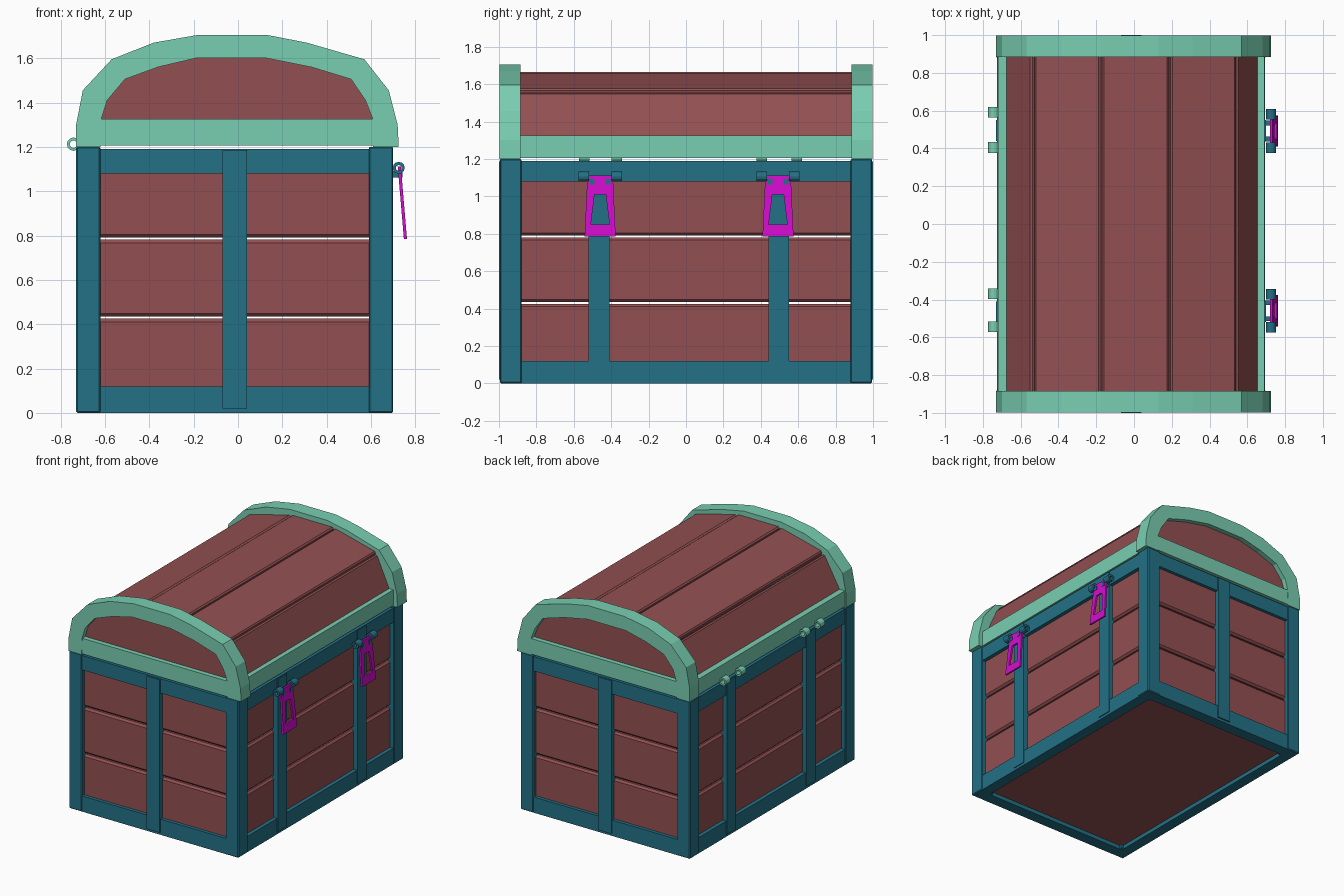
import bpy, bmesh, math
from mathutils import Vector

if "Cube" in bpy.data.objects:
    bpy.data.objects.remove(bpy.data.objects["Cube"], do_unlink=True)


def material(name, rgb):
    m = bpy.data.materials.new(name)
    m.use_nodes = True
    m.diffuse_color = (*rgb, 1)
    m.node_tree.nodes["Principled BSDF"].inputs["Base Color"].default_value = (*rgb, 1)
    return m


WOOD = material("red_brown_wood", (0.29, 0.08, 0.084))
BLUE = material("dark_teal_metal", (0.017, 0.165, 0.24))
GREEN = material("mint_green_metal", (0.19, 0.62, 0.44))
PINK = material("magenta_metal", (0.65, 0.004, 0.62))


def finish(name, bm, mat, bevel=0):
    bmesh.ops.recalc_face_normals(bm, faces=bm.faces)
    me = bpy.data.meshes.new(name)
    bm.to_mesh(me)
    bm.free()
    me.materials.append(mat)
    ob = bpy.data.objects.new(name, me)
    bpy.context.collection.objects.link(ob)
    if bevel:
        mod = ob.modifiers.new("edge_bevel", 'BEVEL')
        mod.width, mod.segments = bevel, 1
    return ob


def box(name, xs, ys, zs, mat, bevel=0):
    bm = bmesh.new()
    bmesh.ops.create_cube(bm, size=1)
    for v in bm.verts:
        v.co = [(a + b) / 2 + c * abs(b - a) for (a, b), c in zip((xs, ys, zs), v.co)]
    return finish(name, bm, mat, bevel)


def prism(name, profile, ys, mat, bevel=0):
    """Convex x-z outline extruded along y."""
    bm = bmesh.new()
    a, b = [[bm.verts.new((x, y, z)) for x, z in profile] for y in ys]
    bm.faces.new(a)
    bm.faces.new(b)
    for i in range(len(a)):
        j = (i + 1) % len(a)
        bm.faces.new((a[i], a[j], b[j], b[i]))
    return finish(name, bm, mat, bevel)


def band(name, outer, inner, depth, place, mat, closed):
    """Strip between two matching outlines, given thickness by depth."""
    bm = bmesh.new()
    loops = [[bm.verts.new(place(u, v, d)) for u, v in line]
             for line, d in ((outer, depth[0]), (inner, depth[0]),
                             (inner, depth[1]), (outer, depth[1]))]
    n = len(outer)
    for i in range(n if closed else n - 1):
        j = (i + 1) % n
        for k in range(4):
            a, b = loops[k], loops[(k + 1) % 4]
            bm.faces.new((a[i], a[j], b[j], b[i]))
    if not closed:
        bm.faces.new([l[0] for l in loops])
        bm.faces.new([l[-1] for l in loops])
    return finish(name, bm, mat)


def along_y(u, v, d):
    return Vector((u, d, v))


def ring(name, x, z, y, r_out, r_in, mat):
    def circle(r):
        return [(x + r * math.cos(math.tau * i / 12), z + r * math.sin(math.tau * i / 12))
                for i in range(12)]
    band(name, circle(r_out), circle(r_in), (y - 0.028, y + 0.028), along_y, mat, True)


X0, X1 = -0.73, 0.70
ENDS = (("front", -1), ("back", 1))
RAILS = (("bottom", (0, 0.12)), ("top", (1.08, 1.19)))
PLANKS = ((0.06, 0.425), (0.434, 0.781), (0.79, 1.15))
STRAPS = ((-0.52, -0.41), (0.44, 0.55))

# Base floor and corner posts
box("floor", (X0 + 0.05, X1 - 0.05), (-0.94, 0.94), (0.03, 0.06), WOOD)
for end, s in ENDS:
    for side, xs in (("right", (X0, -0.62)), ("left", (0.59, X1))):
        box(f"{end}_{side}_post", xs, (s * 0.88, s * 0.995), (0, 1.2), BLUE, 0.006)

# Base end walls: rails, planks and centre strap
for end, s in ENDS:
    for part, zs in RAILS:
        box(f"{end}_{part}_rail", (-0.63, 0.6), (s * 0.9, s * 0.99), zs, BLUE)
    for zs in PLANKS:
        box(f"{end}_plank", (-0.66, 0.63), (s * 0.92, s * 0.965), zs, WOOD, 0.014)
    box(f"{end}_strap", (-0.07, 0.04), (s * 0.95, s), (0.02, 1.185), BLUE)

# Base long walls: rails, planks and two straps each
for side, x, s in (("right", X0, -1), ("left", X1, 1)):
    for part, zs in RAILS:
        box(f"{side}_{part}_rail", (x - s * 0.09, x - s * 0.006), (-0.89, 0.89), zs, BLUE)
    for zs in PLANKS:
        box(f"{side}_plank", (x - s * 0.08, x - s * 0.035), (-0.91, 0.91), zs, WOOD, 0.014)
    for ys in STRAPS:
        box(f"{side}_strap", (x - s * 0.05, x), ys, (0.02, 1.185), BLUE)

# Lid arches, end panels and end rails
OUTER = [(-0.73, 1.2), (-0.73, 1.3), (-0.70, 1.455), (-0.57, 1.595), (-0.38, 1.67),
         (-0.18, 1.705), (0.13, 1.705), (0.31, 1.67), (0.57, 1.595), (0.68, 1.455),
         (0.72, 1.3), (0.725, 1.2)]
INNER = [(-0.62, 1.2), (-0.615, 1.33), (-0.59, 1.41), (-0.51, 1.505), (-0.36, 1.56),
         (-0.19, 1.6), (0.13, 1.6), (0.33, 1.56), (0.51, 1.505), (0.575, 1.41),
         (0.61, 1.32), (0.61, 1.2)]
MIDDLE = [((a + c) / 2, max(1.22, (b + d) / 2)) for (a, b), (c, d) in zip(OUTER, INNER)]
for end, s in ENDS:
    band(f"lid_{end}_arch", OUTER, INNER, (s * 0.885, s * 0.998), along_y, GREEN, False)
    prism(f"lid_{end}_panel", MIDDLE, (s * 0.93, s * 0.96), WOOD)
    box(f"lid_{end}_rail", (-0.63, 0.62), (s * 0.89, s * 0.996), (1.206, 1.325), GREEN)

# Lid long rails
box("lid_right_rail", (-0.72, -0.62), (-0.89, 0.89), (1.206, 1.325), GREEN)
box("lid_left_rail", (0.6, 0.69), (-0.89, 0.89), (1.206, 1.325), GREEN)

# Lid planks laid along the arch
SLATS = [((-0.70, 1.28), (-0.545, 1.557)), ((-0.528, 1.575), (-0.178, 1.662)),
         ((-0.168, 1.666), (0.185, 1.666)), ((0.195, 1.662), (0.542, 1.575)),
         ((0.55, 1.557), (0.675, 1.28))]
for a, b in SLATS:
    along = Vector(b) - Vector(a)
    down = Vector((along.y, -along.x)).normalized() * 0.04
    prism("lid_plank", [a, b, tuple(Vector(b) + down), tuple(Vector(a) + down)],
          (-0.93, 0.93), WOOD, 0.01)

# Hinge rings on the hinge side
for y in (-0.545, -0.37, 0.405, 0.592):
    ring("hinge_ring", -0.742, 1.212, y, 0.03, 0.017, GREEN)


# Latches: hanging frame plate, rings and small knobs
def hang(u, v, d):
    return Vector((0.728 + (1.105 - v) * 0.085 + d, u, v))


def trapezoid(y, top, bottom, z_top, z_bottom):
    return [(y - top, z_top), (y + top, z_top), (y + bottom, z_bottom), (y - bottom, z_bottom)]


for y in (-0.459, 0.492):
    band("latch_plate", trapezoid(y, 0.068, 0.083, 1.112, 0.785),
         trapezoid(y, 0.03, 0.05, 1.01, 0.85), (-0.007, 0.007), hang, PINK, True)
    for s in (-1, 1):
        ring("latch_ring", 0.725, 1.105, y + s * 0.088, 0.027, 0.013, BLUE)
        box("latch_knob", (0.69, 0.742), (y + s * 0.03, y + s * 0.055), (1.062, 1.092), BLUE)
